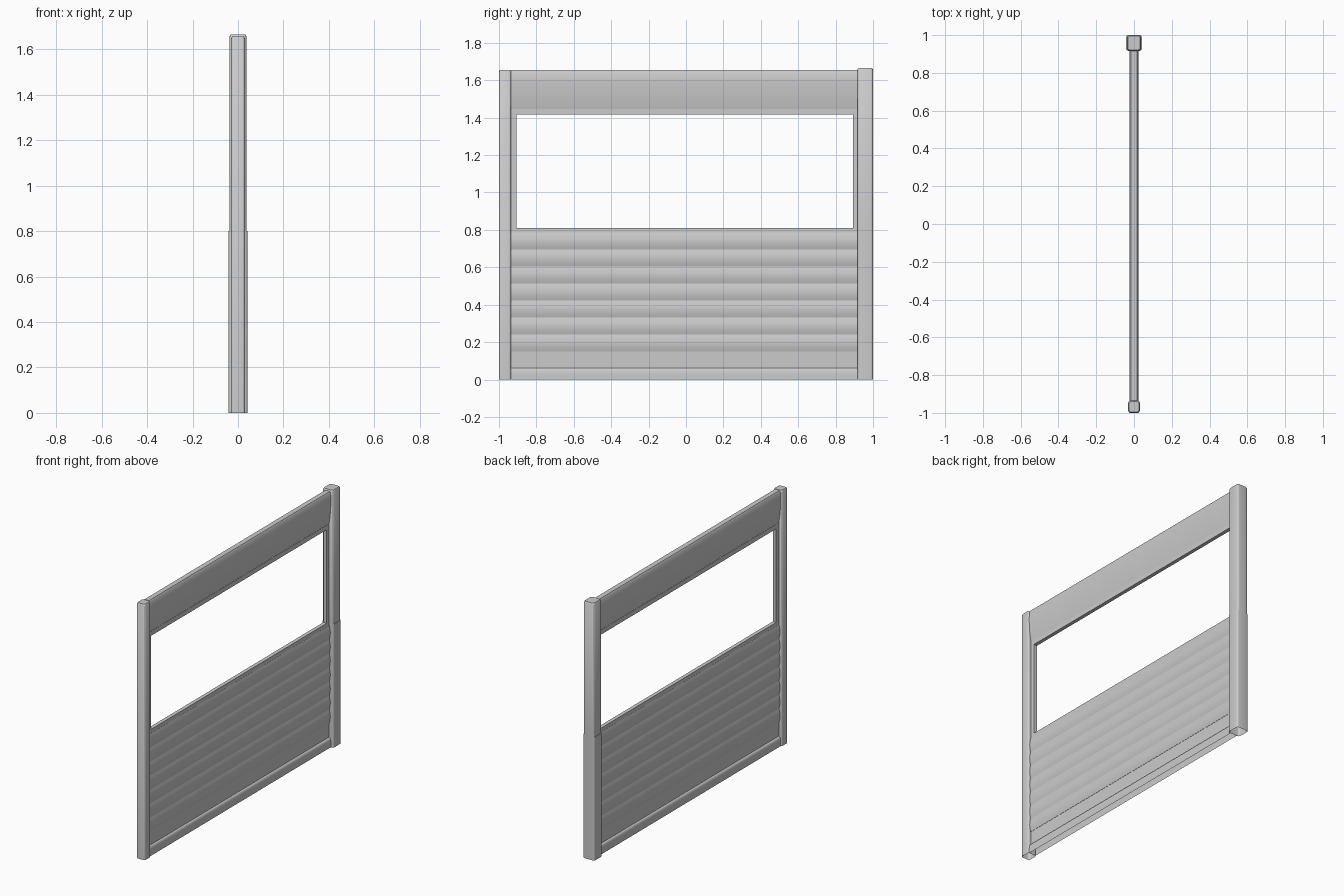
import bpy, bmesh, math
from mathutils import Vector

if "Cube" in bpy.data.objects:
    bpy.data.objects.remove(bpy.data.objects["Cube"], do_unlink=True)

GREY = bpy.data.materials.new("light grey")
GREY.use_nodes = True
GREY.diffuse_color = (0.6, 0.6, 0.6, 1)
GREY.node_tree.nodes["Principled BSDF"].inputs["Base Color"].default_value = (0.6, 0.6, 0.6, 1)

Y0, Y1 = -0.935, 0.917      # inner faces of the two posts


def finish(name, bm, angle=40):
    bmesh.ops.recalc_face_normals(bm, faces=bm.faces)
    mesh = bpy.data.meshes.new(name)
    bm.to_mesh(mesh)
    bm.free()
    mesh.materials.append(GREY)
    ob = bpy.data.objects.new(name, mesh)
    bpy.context.collection.objects.link(ob)
    bpy.ops.object.select_all(action='DESELECT')
    ob.select_set(True)
    bpy.context.view_layer.objects.active = ob
    bpy.ops.object.shade_smooth_by_angle(angle=math.radians(angle))
    return ob


def bar(name, half, y0=Y0, y1=Y1, open_bottom=False):
    """Extrude a half profile of (x, z), listed top to bottom and mirrored in x, along y."""
    ring = half + [(-x, z) for x, z in reversed(half)]
    bm = bmesh.new()
    a = [bm.verts.new((x, y0, z)) for x, z in ring]
    b = [bm.verts.new((x, y1, z)) for x, z in ring]
    n = len(ring)
    for i in range(n):
        if open_bottom and i == len(half) - 1:
            continue
        j = (i + 1) % n
        bm.faces.new((a[i], a[j], b[j], b[i]))
    if not open_bottom:
        bm.faces.new(a)
        bm.faces.new(b)
    return finish(name, bm)


def rounded_ring(hx, y0, y1, r, steps=4):
    """Outline of a rectangle with rounded corners."""
    pts = []
    corners = [(hx - r, y1 - r), (r - hx, y1 - r), (r - hx, y0 + r), (hx - r, y0 + r)]
    for k, (cx, cy) in enumerate(corners):
        for s in range(steps + 1):
            t = (k + s / steps) * math.pi / 2
            pts.append((cx + r * math.cos(t), cy + r * math.sin(t)))
    return pts


def post(name, y0, y1, levels, r):
    """Hollow post, open below; levels are (z, half width, inset)."""
    bm = bmesh.new()
    rings = [[bm.verts.new((x, y, z)) for x, y in rounded_ring(hx, y0 + d, y1 - d, r)]
             for z, hx, d in levels]
    for lo, hi in zip(rings, rings[1:]):
        for i in range(len(lo)):
            j = (i + 1) % len(lo)
            bm.faces.new((lo[i], lo[j], hi[j], hi[i]))
    bm.faces.new(rings[-1])
    return finish(name, bm)


# Posts
post("front_post", -1, Y0, [(0, 0.031, 0), (1.648, 0.031, 0), (1.656, 0.026, 0.005)], 0.012)
post("back_post", 0.917, 1, [(0, 0.042, 0), (0.8, 0.042, 0), (0.8, 0.038, 0),
                             (1.657, 0.038, 0), (1.665, 0.033, 0.005)], 0.012)

# Top beam with a rounded underside
beam = [(0.016, 1.656), (0.023, 1.645), (0.024, 1.595)]
for s in range(1, 9):
    t = s / 8
    beam.append((0.024 - 0.014 * t * t, 1.595 - 0.152 * t))
bar("top_beam", beam)

# Curved slats
PITCH = 0.0907
for i in range(7):
    z = 0.15 + i * PITCH
    arc = [(0.010 + 0.010 * math.sin(math.pi * (0.08 + 0.84 * s / 8)), z + PITCH * (1 - s / 8))
           for s in range(9)]
    bar(f"slat_{i + 1}", arc)

# Flat lower board and hollow bottom rail
bar("lower_board", [(0.011, 0.15), (0.011, 0.05)])
bar("bottom_rail", [(0.012, 0.062), (0.019, 0.058), (0.023, 0.048), (0.024, 0.03), (0.024, 0)],
    open_bottom=True)

# Window frame
for name, top, low in (("window_head", 1.446, 1.416), ("window_sill", 0.81, 0.783)):
    bar(name, [(0.012, top), (0.012, low)])
for name, y0, y1 in (("window_front_jamb", Y0, -0.907), ("window_back_jamb", 0.892, Y1)):
    bar(name, [(0.012, 1.42), (0.012, 0.80)], y0, y1)
